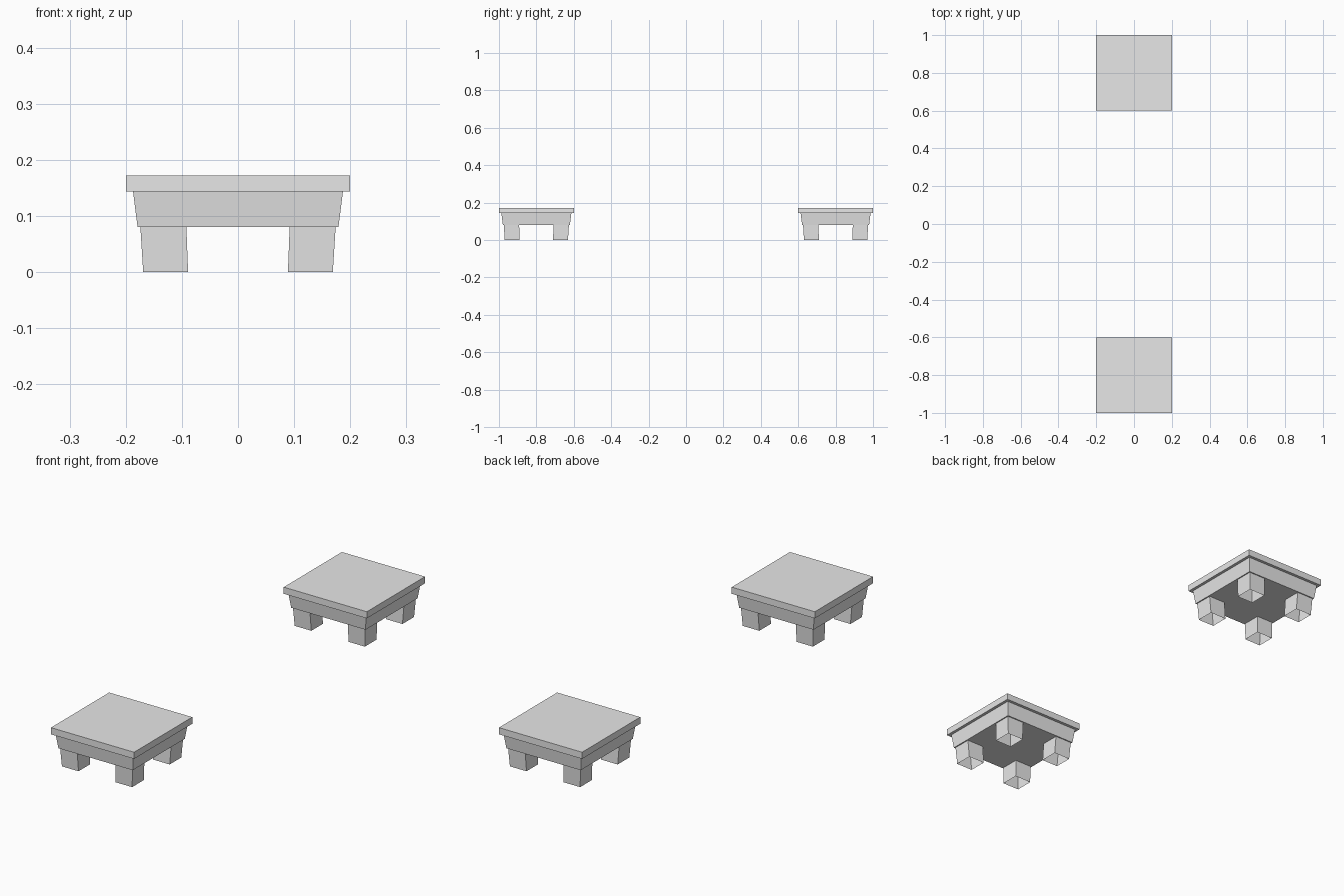
import bpy
import bmesh

if "Cube" in bpy.data.objects:
    bpy.data.objects.remove(bpy.data.objects["Cube"], do_unlink=True)

GREY = (0.8, 0.8, 0.8, 1.0)
stone = bpy.data.materials.new("plain_grey")
stone.use_nodes = True
stone.diffuse_color = GREY
stone.node_tree.nodes["Principled BSDF"].inputs["Base Color"].default_value = GREY


def tapered_block(name, low, high, z0, z1, location, open_ends=False):
    """Block between two squares, each given as (centre x, centre y, half width)."""
    bm = bmesh.new()
    rings = []
    for (cx, cy, half), z in ((low, z0), (high, z1)):
        rings.append([bm.verts.new((cx + sx * half, cy + sy * half, z))
                      for sx, sy in ((-1, -1), (1, -1), (1, 1), (-1, 1))])
    bottom, top = rings
    for i in range(4):
        j = (i + 1) % 4
        bm.faces.new((bottom[i], bottom[j], top[j], top[i]))
    if not open_ends:
        bm.faces.new(reversed(bottom))
        bm.faces.new(top)
    mesh = bpy.data.meshes.new(name)
    bm.to_mesh(mesh)
    bm.free()
    mesh.materials.append(stone)
    obj = bpy.data.objects.new(name, mesh)
    obj.location = location
    bpy.context.collection.objects.link(obj)
    return obj


LEG_TOP, FRAME_TOP, SLAB_TOP = 0.08, 0.143, 0.172

# Two identical low tables, one at each end
for end, y in (("front", -0.8), ("back", 0.8)):
    place = (0, y, 0)
    tapered_block(end + "_table_top", (0, 0, 0.2), (0, 0, 0.2),
                  FRAME_TOP, SLAB_TOP, place)
    tapered_block(end + "_table_frame", (0, 0, 0.179), (0, 0, 0.187),
                  LEG_TOP, FRAME_TOP, place)
    # Hollow legs, leaning slightly inward at the foot
    for side, sx in (("right", -1), ("left", 1)):
        for row, sy in (("front", -1), ("back", 1)):
            tapered_block(f"{end}_table_{row}_{side}_leg",
                          (sx * 0.129, sy * 0.129, 0.04),
                          (sx * 0.133, sy * 0.133, 0.041),
                          0, LEG_TOP, place, open_ends=True)
